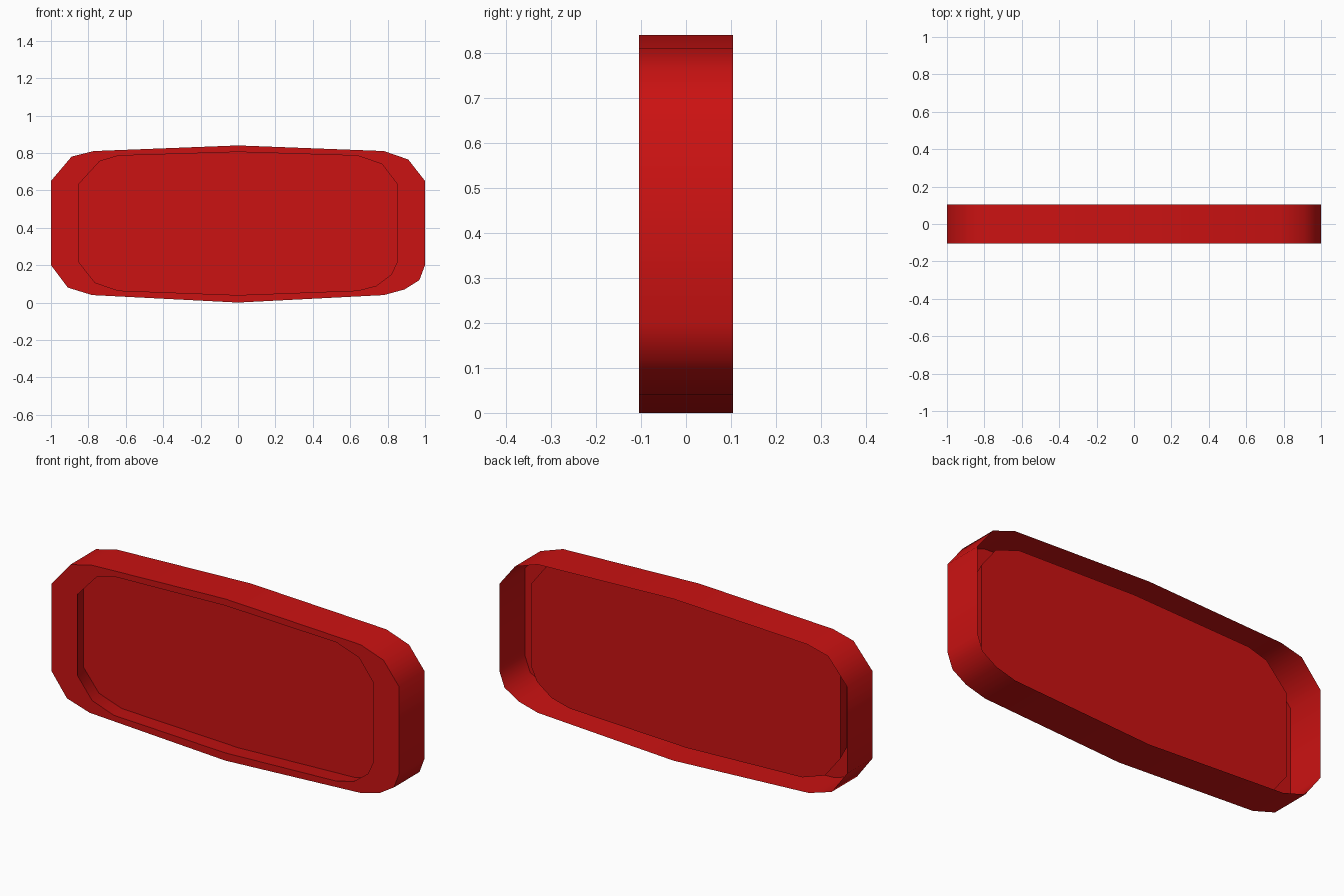
import bpy, bmesh, math

if "Cube" in bpy.data.objects:
    bpy.data.objects.remove(bpy.data.objects["Cube"])

# Front outlines as (x, z), counter-clockwise from top centre
OUTER = [(0, .84), (-.77, .81), (-.89, .78), (-1, .65), (-1, .2), (-.91, .08),
         (-.78, .04), (0, 0), (.78, .04), (.89, .07), (.97, .12), (1, .2),
         (1, .65), (.91, .765), (.78, .81)]
HOLE = [(0, .805), (-.64, .785), (-.74, .755), (-.85, .635), (-.85, .215), (-.765, .107),
        (-.64, .064), (0, .04), (.64, .064), (.74, .09), (.82, .15), (.85, .215),
        (.85, .635), (.77, .74), (.64, .785)]
MID_Z = .42
# The recess flares slightly towards the panel
PANEL = [(x * 1.045, MID_Z + (z - MID_Z) * 1.035) for x, z in HOLE]

DEPTH = .105

red = bpy.data.materials.new("red")
red.diffuse_color = (.6, .006, .006, 1)
red.use_nodes = True
red.node_tree.nodes["Principled BSDF"].inputs["Base Color"].default_value = red.diffuse_color

# Shell: open back, side wall, front rim, recess wall and panel
bm = bmesh.new()
rings = [[bm.verts.new((x, y, z)) for x, z in outline]
         for outline, y in ((OUTER, DEPTH), (OUTER, -DEPTH), (HOLE, -DEPTH), (PANEL, 0))]
n = len(OUTER)
for a, b in zip(rings, rings[1:]):
    for i in range(n):
        j = (i + 1) % n
        bm.faces.new((a[i], a[j], b[j], b[i]))
bm.faces.new(rings[-1])

mesh = bpy.data.meshes.new("recessed_shell")
bm.to_mesh(mesh)
bm.free()
shell = bpy.data.objects.new("recessed_shell", mesh)
mesh.materials.append(red)
bpy.context.collection.objects.link(shell)
bpy.context.view_layer.objects.active = shell
shell.select_set(True)
bpy.ops.object.shade_smooth_by_angle(angle=math.radians(45))
